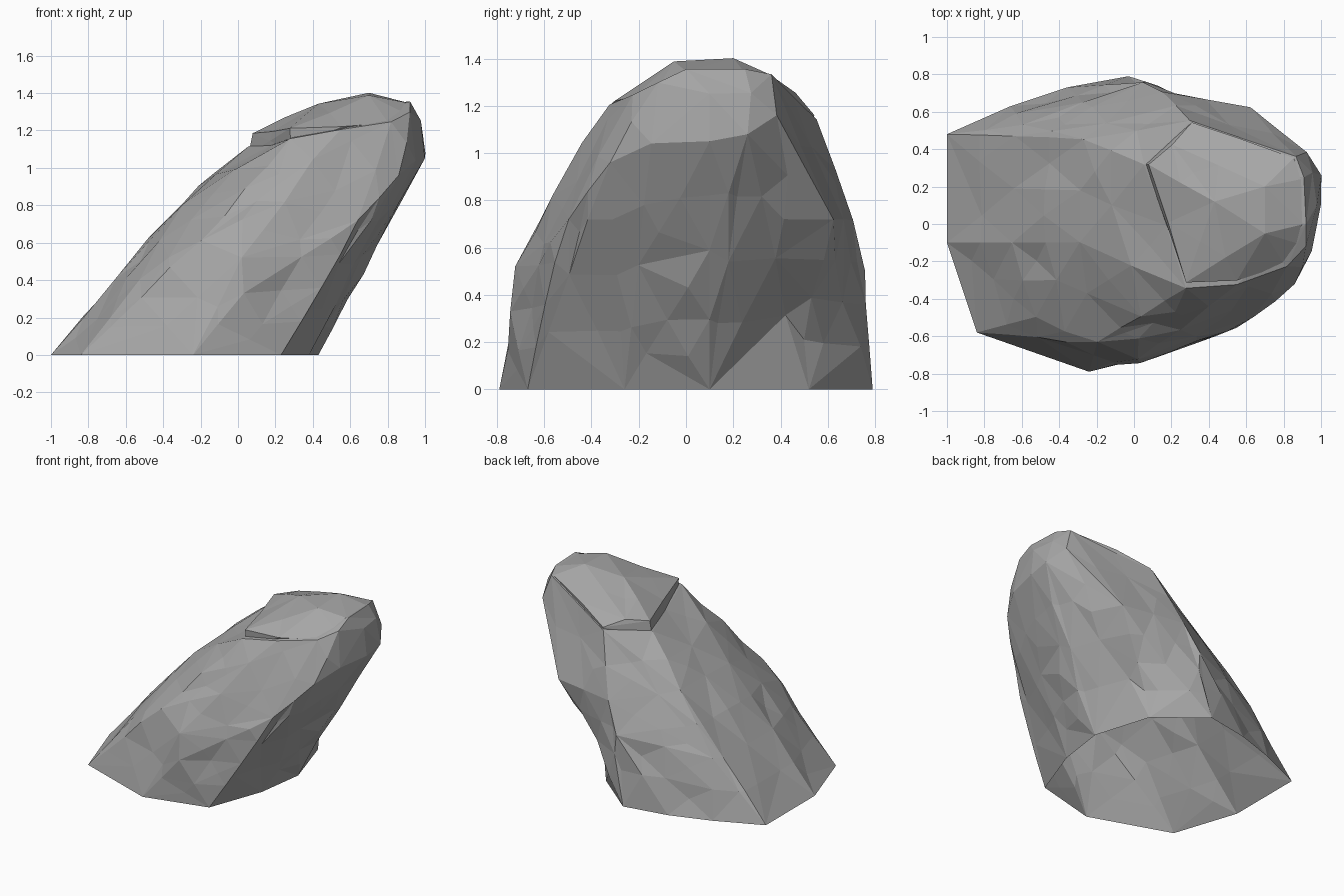
import bpy, bmesh, random
from mathutils import Vector

if "Cube" in bpy.data.objects:
    bpy.data.objects.remove(bpy.data.objects["Cube"], do_unlink=True)
random.seed(4)

# One plain stone colour
stone = bpy.data.materials.new("stone grey")
stone.use_nodes = True
colour = (0.38, 0.38, 0.38, 1)
stone.diffuse_color = colour
stone.node_tree.nodes["Principled BSDF"].inputs["Base Color"].default_value = colour


def chipped_rock(name, points, longest, roughness, open_bottom=False, dents=()):
    """Wrap a hull around the points, split its long edges and chip the facets."""
    bm = bmesh.new()
    for point in points:
        bm.verts.new(point)
    hull = bmesh.ops.convex_hull(bm, input=bm.verts)
    spare = {g for g in hull["geom_interior"] + hull["geom_unused"]
             if isinstance(g, bmesh.types.BMVert)}
    bmesh.ops.delete(bm, geom=list(spare), context="VERTS")

    # The ground side stays hollow
    if open_bottom:
        ground = [f for f in bm.faces if all(v.co.z < 0.001 for v in f.verts)]
        bmesh.ops.delete(bm, geom=ground, context="FACES")

    # Split long edges into smaller facets
    corners = set(bm.verts)
    for _ in range(2):
        long_edges = [e for e in bm.edges if e.calc_length() > longest
                      and not e.is_boundary]
        bmesh.ops.subdivide_edges(bm, edges=long_edges, cuts=1)
        bmesh.ops.triangulate(bm, faces=bm.faces)
    bmesh.ops.recalc_face_normals(bm, faces=bm.faces)
    bm.normal_update()

    # Chip the new points and press in the hollows
    for vert in bm.verts:
        if vert in corners or vert.co.z < 0.001:
            continue
        shift = vert.normal * random.uniform(-roughness, roughness / 2)
        for centre, radius, depth in dents:
            near = 1 - (vert.co - Vector(centre)).length / radius
            shift -= vert.normal * depth * max(near, 0)
        vert.co += shift

    mesh = bpy.data.meshes.new(name)
    bm.to_mesh(mesh)
    bm.free()
    mesh.materials.append(stone)
    rock = bpy.data.objects.new(name, mesh)
    bpy.context.collection.objects.link(rock)
    return rock


# Outline on the ground
footing = [(-1, .48), (-1, -.1), (-.84, -.58), (-.24, -.79), (.23, -.67),
           (.38, -.26), (.43, .1), (.3, .52), (-.03, .79), (-.36, .73), (-.66, .63)]

# Sloping back of the rock
slab = [(-.6, .54, .42), (-.28, .46, .82), (-.53, -.5, .41),
        (-.3, -.1, .82), (-.13, .1, .98), (.05, .32, 1.12), (.28, -.34, 1.15)]

# Front and back flanks
flanks = [(.03, -.74, .33), (.02, -.72, .52), (-.2, -.64, .62), (.25, -.57, .82),
          (.4, -.45, 1.05), (.44, -.56, .43), (.65, -.51, .72),
          (.15, .72, .72), (.05, .75, .5), (.62, .62, .72), (.22, .61, .13),
          (.3, .55, 1.14)]

# Overhanging nose
nose = [(.87, -.33, .96), (.96, -.15, 1.04), (1, .1, 1.05), (1, .26, 1.08),
        (.92, .38, 1.16), (.55, -.32, 1.2), (.76, .1, .58)]

# Brow where the nose meets the crown
brow = [(.92, -.12, 1.3), (.92, 0, 1.355), (.91, .25, 1.36), (.87, .37, 1.345),
        (.82, -.23, 1.25), (.97, .28, 1.26), (.97, .1, 1.25)]

# Hollow above the foot on the overhanging side
hollows = [((.43, .5, .3), .4, .1)]

body = [Vector((x, y, 0)) for x, y in footing] + slab + flanks + nose + brow
chipped_rock("leaning_boulder", body, .36, .02, open_bottom=True, dents=hollows)

# Raised crown with a stepped ledge, its far end tucked into the brow
ledge = [(.07, .32, 1.19), (.28, -.31, 1.21), (.2, .43, 1.21), (.31, .54, 1.16),
         (.55, .47, 1.26), (.55, -.3, 1.22)]
peak = [(.7, .2, 1.4), (.7, -.05, 1.385), (.43, .12, 1.345)]
roots = [(.06, .32, 1.08), (.28, -.31, 1.08), (.3, .53, 1.05)]
tucked = [(x - .015, y * .96, z - .01) for x, y, z in brow]
chipped_rock("crown", ledge + peak + roots + tucked, .36, .01)
